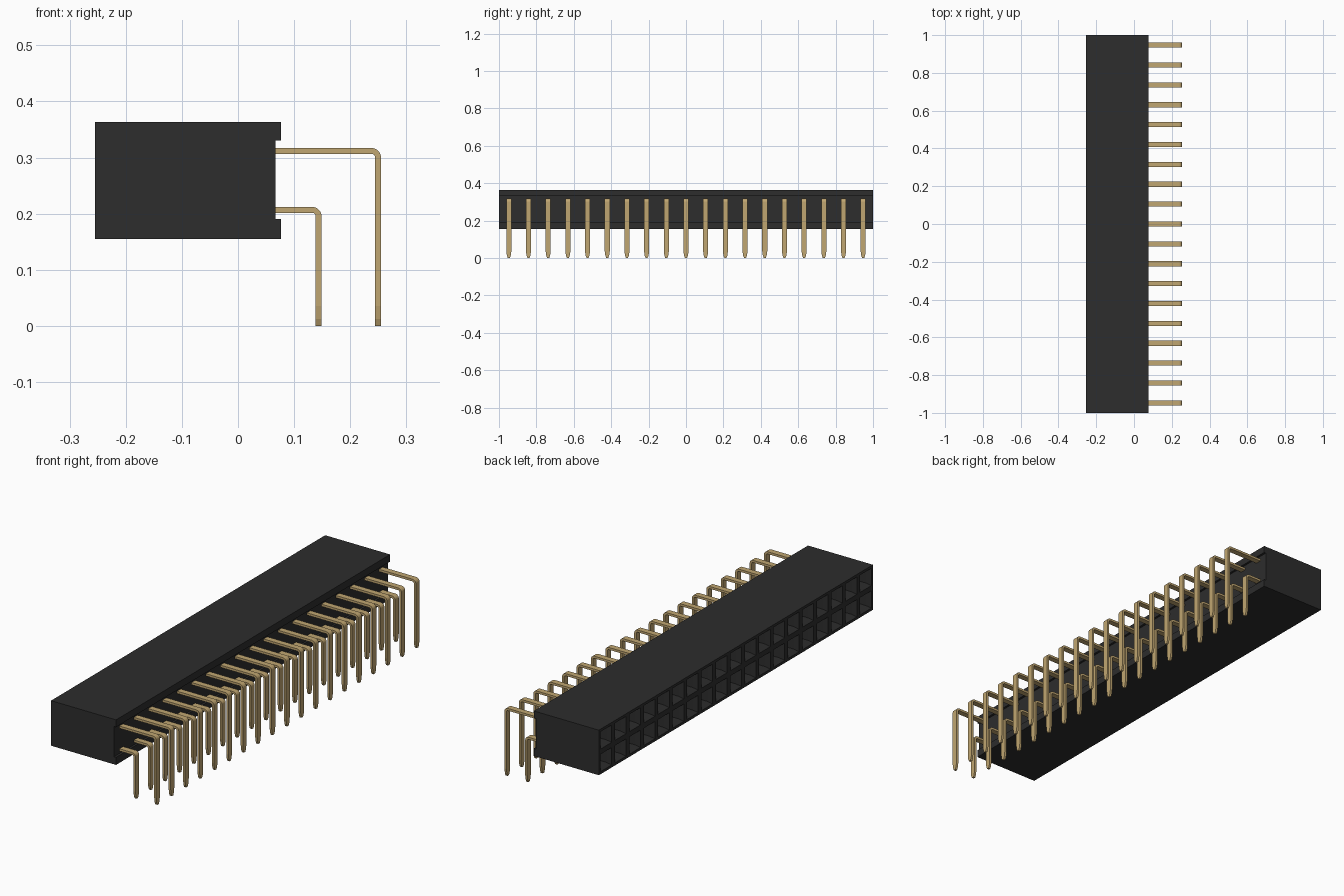
import bpy, bmesh, math

if "Cube" in bpy.data.objects:
    bpy.data.objects.remove(bpy.data.objects["Cube"])

COUNT = 19
PITCH = 2 / COUNT
BACK, FRONT, RECESS = -0.255, 0.077, 0.067
BOTTOM, TOP = 0.155, 0.363


def make_material(name, color):
    mat = bpy.data.materials.new(name)
    mat.use_nodes = True
    mat.diffuse_color = color
    bsdf = mat.node_tree.nodes["Principled BSDF"]
    bsdf.inputs["Base Color"].default_value = color
    bsdf.inputs["Roughness"].default_value = 0.6
    return mat


black = make_material("black plastic", (0.026, 0.026, 0.026, 1))
gold = make_material("gold metal", (0.53, 0.38, 0.165, 1))


def make_object(name, bm, mat):
    mesh = bpy.data.meshes.new(name)
    bm.to_mesh(mesh)
    bm.free()
    mesh.materials.append(mat)
    obj = bpy.data.objects.new(name, mesh)
    bpy.context.collection.objects.link(obj)
    return obj


# Housing: profile with a recessed channel on the pin side, open at the sockets
profile = [(BACK, BOTTOM), (FRONT, BOTTOM), (FRONT, 0.19), (RECESS, 0.19),
           (RECESS, 0.33), (FRONT, 0.33), (FRONT, TOP), (BACK, TOP)]
bm = bmesh.new()
near = [bm.verts.new((x, -1, z)) for x, z in profile]
far = [bm.verts.new((x, 1, z)) for x, z in profile]
bm.faces.new(near)
bm.faces.new(far[::-1])
for i in range(len(profile) - 1):
    bm.faces.new((near[i + 1], near[i], far[i], far[i + 1]))
make_object("housing", bm, black)

# Socket face: one cell per socket, each with a funnel and a deep square hole
bm = bmesh.new()
height = (TOP - BOTTOM) / 2
for row in range(2):
    for col in range(COUNT):
        y, z = -1 + col * PITCH, BOTTOM + row * height
        bm.faces.new([bm.verts.new((BACK, y + dy, z + dz)) for dy, dz in
                      ((0, 0), (0, height), (PITCH, height), (PITCH, 0))])
bmesh.ops.remove_doubles(bm, verts=bm.verts[:], dist=0.0001)
bm.normal_update()
cells = bm.faces[:]
for thickness, depth in ((0.017, 0), (0.015, -0.02), (0.0005, -0.2)):
    bmesh.ops.inset_individual(bm, faces=cells, thickness=thickness, depth=depth)
make_object("socket_face", bm, black)


# Bent pins: flat strip swept round a corner, with a tapered tip
def make_pins(name, top, outer, thick=0.0105, half=0.0135, radius=0.017):
    cx, cz = outer - radius, top - radius
    inner = radius - thick
    rings = [((RECESS - 0.005, top), (RECESS - 0.005, top - thick), half)]
    for step in range(6):
        a = math.radians(90 - step * 18)
        c, s = math.cos(a), math.sin(a)
        rings.append(((cx + radius * c, cz + radius * s),
                      (cx + inner * c, cz + inner * s), half))
    for z, w in ((0.035, half), (0.012, half * 0.75), (0, half * 0.4)):
        rings.append(((outer, z), (outer - thick, z), w))
    bm = bmesh.new()
    loops = []
    for (ox, oz), (ix, iz), w in rings:
        loops.append([bm.verts.new(p) for p in
                      ((ox, -w, oz), (ox, w, oz), (ix, w, iz), (ix, -w, iz))])
    for a, b in zip(loops, loops[1:]):
        for i in range(4):
            j = (i + 1) % 4
            bm.faces.new((a[i], a[j], b[j], b[i]))
    bm.faces.new(loops[0][::-1])
    bm.faces.new(loops[-1])
    bmesh.ops.recalc_face_normals(bm, faces=bm.faces[:])
    obj = make_object(name, bm, gold)
    obj.location.y = -PITCH * (COUNT - 1) / 2
    array = obj.modifiers.new("row", 'ARRAY')
    array.count = COUNT
    array.use_relative_offset = False
    array.use_constant_offset = True
    array.constant_offset_displace = (0, PITCH, 0)


make_pins("upper_pins", 0.317, 0.255)
make_pins("lower_pins", 0.212, 0.149)
